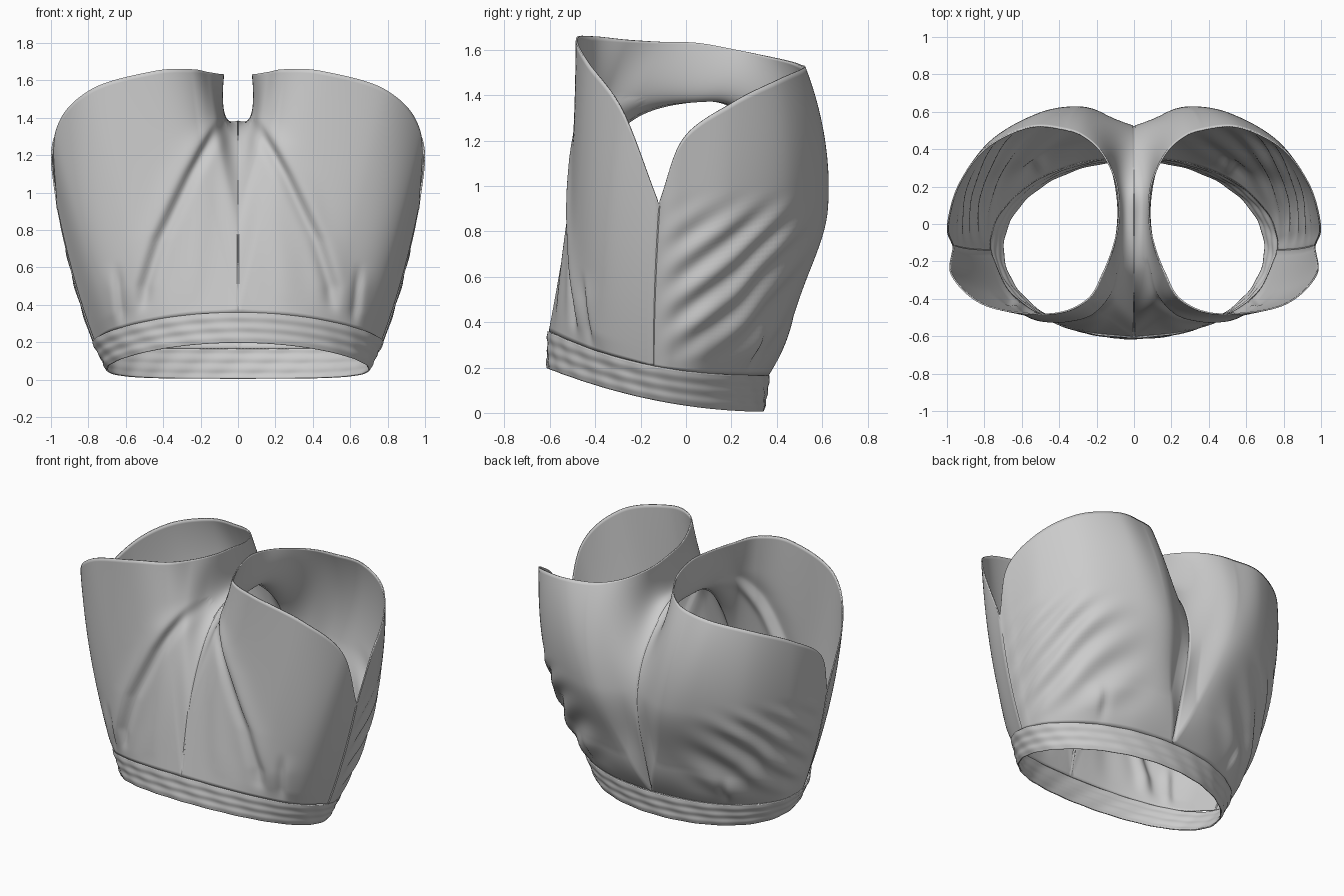
import bpy, bmesh, math
from mathutils import Vector

if "Cube" in bpy.data.objects:
    bpy.data.objects.remove(bpy.data.objects["Cube"])

# Draped shorts standing upside down: waistband at the bottom, leg openings on top
SEG, ROWS = 16, 64


def spline(pts, seg=SEG):
    """Catmull-Rom through the points, open ends."""
    p = [pts[0] * 2 - pts[1]] + list(pts) + [pts[-1] * 2 - pts[-2]]
    out = []
    for i in range(1, len(p) - 2):
        a, b, c, d = p[i - 1:i + 3]
        for k in range(seg):
            t = k / seg
            out.append((b * 2 + (c - a) * t + (a * 2 - b * 5 + c * 4 - d) * t * t
                        + (b * 3 - a - c * 3 + d) * t ** 3) * 0.5)
    return out + [pts[-1].copy()]


def vecs(rows):
    return [Vector(r) for r in rows]


def slope(y):
    return max(0.0, (0.36 - y) / 0.965)


def waist(deg, f):
    """Point on the waistband, f = 0 lower edge, 1 upper edge."""
    a = math.radians(deg)
    x = (0.70 + 0.075 * f) * math.cos(a)
    y = -0.135 + 0.015 * f + (0.475 + 0.01 * f) * math.sin(a)
    lo = 0.005 + 0.19 * slope(y) ** 2
    hi = 0.165 + 0.195 * slope(y) ** 2.4
    return Vector((x, y, lo + (hi - lo) * f))


def finish(name, bm, mirror):
    me = bpy.data.meshes.new(name)
    bm.to_mesh(me)
    bm.free()
    ob = bpy.data.objects.new(name, me)
    bpy.context.collection.objects.link(ob)
    bpy.ops.object.select_all(action='DESELECT')
    ob.select_set(True)
    bpy.context.view_layer.objects.active = ob
    bpy.ops.object.shade_smooth_by_angle(angle=math.radians(50))
    if mirror:
        m = ob.modifiers.new("mirror", 'MIRROR')
        m.merge_threshold = 0.002
    s = ob.modifiers.new("cloth_thickness", 'SOLIDIFY')
    s.thickness, s.offset = 0.008, -1


def grid(rows):
    """Closed rings of points joined into a tube."""
    bm = bmesh.new()
    vs = [[bm.verts.new(p) for p in r] for r in rows]
    n = len(vs[0])
    for a, b in zip(vs, vs[1:]):
        for i in range(n):
            j = (i + 1) % n
            bm.faces.new((a[i], a[j], b[j], b[i]))
    bm.normal_update()
    return bm, vs


# Lower loop of one leg: side seam, front waist, crotch seam, back waist, side seam
front = [waist(d, 1) for d in (-3, -30, -50, -69, -90)]
crotch = [front[-1]] + vecs([(0, -.49, .9), (0, -.27, 1.28), (0, .05, 1.385),
                             (0, .25, 1.33), (0, .47, 1.08), (0, .52, .73)]) + [waist(90, 1)]
back = [waist(d, 1) for d in (90, 67, 45, 22, 6, -3)]
base = spline(front)[:-1] + spline(crotch)[:-1] + spline(back)

# Halfway loop and leg hem loop, same stations
mid = spline(vecs([(.885, -.14, .55), (.83, -.36, .78), (.64, -.475, .9), (.36, -.51, .98),
                   (.16, -.49, 1.03), (.1, -.40, 1.27), (.085, -.2, 1.41), (.07, .05, 1.42),
                   (.085, .23, 1.41), (.11, .43, 1.3), (.17, .56, 1.15), (.24, .62, .87),
                   (.45, .585, .86), (.71, .43, .78), (.87, .18, .71), (.905, -.03, .64),
                   (.885, -.14, .55)]))
hem = spline(vecs([(.97, -.12, .92), (.975, -.28, 1.33), (.79, -.44, 1.55), (.45, -.485, 1.65),
                   (.25, -.41, 1.66), (.16, -.26, 1.645), (.1, -.1, 1.635), (.075, .05, 1.63),
                   (.09, .22, 1.6), (.16, .37, 1.57), (.25, .46, 1.55), (.36, .505, 1.535),
                   (.56, .52, 1.52), (.79, .41, 1.47), (.94, .21, 1.37), (1.0, -.01, 1.21),
                   (.97, -.12, .92)]))
rows = []
for k in range(ROWS + 1):
    t = k / ROWS
    w = (2 * (t - .5) * (t - 1), 4 * t * (1 - t), 2 * t * (t - .5))
    rows.append([a * w[0] + b * w[1] + c * w[2] for a, b, c in zip(base[:-1], mid, hem)])


def fade(v, lo, hi, soft):
    s = max(0.0, min(1.0, (v - lo) / soft, (hi - v) / soft))
    return s * s * (3 - 2 * s)


def pleat(x, z, line, height, width):
    """Soft overlapping fold along a line of (z, x) points."""
    for (z0, x0), (z1, x1) in zip(line, line[1:]):
        if z0 <= z <= z1:
            d = (x - (x0 + (x1 - x0) * (z - z0) / (z1 - z0))) / width
            return height * 2 * d * math.exp(-d * d * .5 if d < 0 else -d)
    return 0.0


def folds(p, n):
    x, y, z = p
    d = 0.0
    if n.y < -.2 and y < -.2:
        long_line = [(.3, .545), (.5, .53), (.75, .45), (1.1, .28), (1.42, .1)]
        d += pleat(x, z, long_line, .02, .035) * fade(z, .3, 1.42, .2)
        d += pleat(x, z, [(.2, .63), (.65, .67)], .01, .022) * fade(z, .2, .64, .15)
        d += .005 * math.sin(x * 22 + z * 5) * fade(z, .3, 1.2, .3) * fade(x, .1, .5, .15)
    if x > .2 and y > -.15:
        # diagonal drag folds over the side and back
        wave = math.sin(38 * (z - .95 * y) + 2 * math.sin(5 * y))
        d += .013 * wave * fade(y, -.15, .62, .22) * fade(z, .16, 1.0, .25) * fade(x, .2, 1.1, .25)
    if y > .1 and n.y > .2:
        d += pleat(x, z, [(.1, .5), (.42, .55)], .008, .025) * fade(z, .1, .42, .12)
    return d


# Both legs: one side modelled, the other mirrored
bm, vs = grid(rows)
if vs[ROWS // 2][3 * SEG].normal.y > 0:
    bmesh.ops.reverse_faces(bm, faces=bm.faces[:])
    bm.normal_update()
moves = []
for k, r in enumerate(vs):
    edge = min(1, k / 5) * min(1, .3 + (ROWS - k) / 8)
    for i, v in enumerate(r):
        m = v.normal * folds(v.co, v.normal) * edge
        if v.co.y > .2:  # slimmer lower back
            m.y -= .035 * fade(v.co.z, .17, .9, .36) * min(1, k / 12) * fade(v.co.y, .2, 2, .2)
        if i == 0 and k < ROWS - 1:  # side seam groove
            m -= v.normal * .007
        if k == 0 and 4 * SEG < i < 11 * SEG:  # centre seam groove
            m += (Vector((0, 0, .7)) - v.co).normalized() * .007
        moves.append((v, m))
for v, m in moves:
    v.co += m
    v.co.x = max(v.co.x, 0)
for v in vs[0][4 * SEG:11 * SEG + 1]:
    v.co.x = 0
finish("shorts_legs", bm, True)

# Elastic waistband with soft stitched channels and slight gathers
band_rows = []
for k in range(25):
    f = k / 24
    r = []
    for i in range(160):
        deg = i * 360 / 160
        a = math.radians(deg)
        puff = .004 * math.sin(f * 3 * math.pi) ** 2 + .002 * math.sin(a * 23 + 6 * f)
        r.append(waist(deg, f) + Vector((math.cos(a), math.sin(a), 0)) * (puff + .003))
    band_rows.append(r)
bm, vs = grid(band_rows)
if vs[12][120].normal.y > 0:
    bmesh.ops.reverse_faces(bm, faces=bm.faces[:])
finish("waistband", bm, False)
